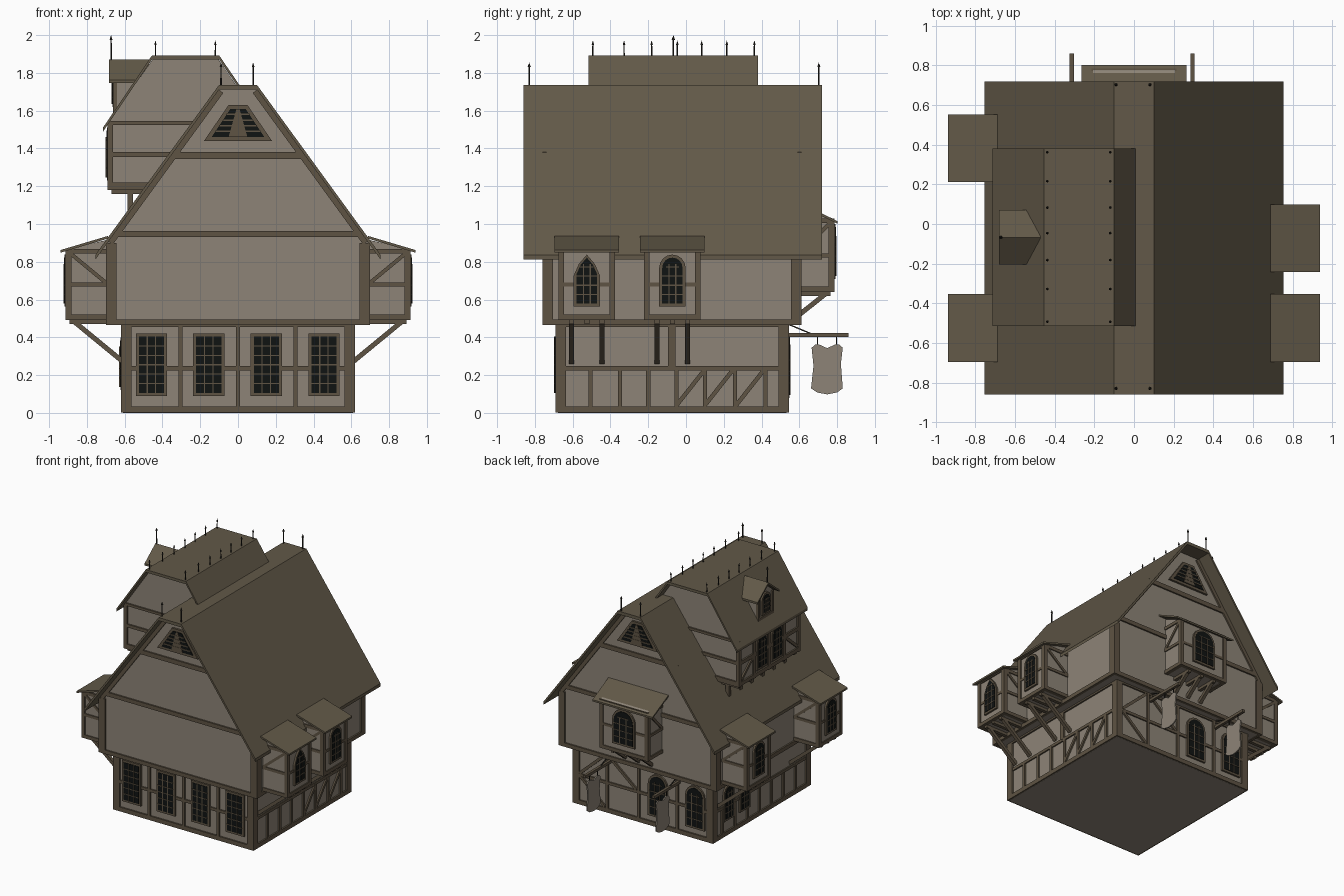
import bpy, bmesh, math
from mathutils import Vector

if "Cube" in bpy.data.objects:
    bpy.data.objects.remove(bpy.data.objects["Cube"])


def mat(name, r, g, b):
    m = bpy.data.materials.new(name)
    lin = [(c / 255 / 12.92) if c < 10 else ((c / 255 + .055) / 1.055) ** 2.4 for c in (r, g, b)]
    m.diffuse_color = (*lin, 1)
    m.use_nodes = True
    m.node_tree.nodes["Principled BSDF"].inputs["Base Color"].default_value = m.diffuse_color
    return m


PLASTER = mat("plaster", 141, 132, 119)
TIMBER = mat("timber", 94, 83, 67)
ROOF = mat("roof", 98, 89, 72)
GLASS = mat("dark_glass", 16, 19, 18)
IRON = mat("dark_iron", 42, 39, 34)
CLOTH = mat("sign_cloth", 141, 132, 119)

parts = {}


def mesh(name, m):
    return parts.setdefault(name, (bmesh.new(), m))[0]


# Wall frames map (along, height, outward) to world space
def fy(pos, s):
    return lambda u, v, d: Vector((u, pos + s * d, v))


def fx(pos, s):
    return lambda u, v, d: Vector((pos + s * d, u, v))


def perp(f):
    return lambda a, b, c: f(c, b, a)


def prism(name, m, f, poly, d0, d1):
    bm = mesh(name, m)
    lo = [bm.verts.new(f(u, v, d0)) for u, v in poly]
    hi = [bm.verts.new(f(u, v, d1)) for u, v in poly]
    bm.faces.new(lo)
    bm.faces.new(hi[::-1])
    n = len(poly)
    for i in range(n):
        j = (i + 1) % n
        bm.faces.new((lo[j], lo[i], hi[i], hi[j]))


def rect(name, m, f, u0, u1, v0, v1, d0, d1):
    prism(name, m, f, [(u0, v0), (u1, v0), (u1, v1), (u0, v1)], d0, d1)


def strip(name, m, f, p, q, w, d0, d1):
    p, q = Vector(p), Vector(q)
    t = (q - p).normalized()
    n = Vector((-t.y, t.x)) * w / 2
    prism(name, m, f, [p + n, q + n, q - n, p - n], d0, d1)


def sheet(name, f, outer, t, d0, d1):
    prism(name, ROOF, f, outer + [(u, v - t) for u, v in reversed(outer)], d0, d1)


def outline(u, v0, v1, w, kind):
    h = w / 2
    if kind == "square":
        return [(u - h, v0), (u + h, v0), (u + h, v1), (u - h, v1)]
    if kind == "point":
        return [(u - h, v0), (u + h, v0), (u + h, v1 - w * .8), (u + h * .6, v1 - w * .35),
                (u, v1), (u - h * .6, v1 - w * .35), (u - h, v1 - w * .8)]
    arc = [(u + h * math.cos(a * math.pi / 8), v1 - h + h * math.sin(a * math.pi / 8)) for a in range(9)]
    return [(u - h, v0), (u + h, v0)] + arc


def window(name, f, u, v0, v1, w, kind="round", rows=5, cols=3, e=.016):
    prism(name + "_frame", TIMBER, f, outline(u, v0, v1, w, kind), 0, .014)
    prism(name + "_glass", GLASS, f, outline(u, v0 + e, v1 - e, w - 2 * e, kind), 0, .017)
    top = v1 - e - (0 if kind == "square" else w * .25)
    for i in range(1, cols):
        x = u - w / 2 + e + (w - 2 * e) * i / cols
        rect(name + "_bars", TIMBER, f, x - .003, x + .003, v0 + e, top, 0, .021)
    for i in range(1, rows):
        z = v0 + e + (v1 - v0 - 2 * e) * i / rows
        h = w / 2 - e if z < top - .02 else w * .25
        rect(name + "_bars", TIMBER, f, u - h, u + h, z - .003, z + .003, 0, .021)


def beams(name, f, lines, w=.022, d=.012):
    for u0, v0, u1, v1 in lines:
        strip(name, TIMBER, f, (u0, v0), (u1, v1), w, -.01, d)


# Ground floor and jettied upper storey with gables
along = fy(0, 1)
rect("ground_floor", PLASTER, along, -.608, .608, 0, .48, -.678, .533)
prism("upper_storey", PLASTER, along, [(-.688, .468), (.688, .468), (.688, .905), (.1, 1.712),
                                       (-.1, 1.712), (-.688, .905)], -.748, .60)
front, back = fy(-.678, -1), fy(.533, 1)
right, left = fx(.608, 1), fx(-.608, -1)
ufront, uback = fy(-.748, -1), fy(.60, 1)
uright, uleft = fx(.688, 1), fx(-.688, -1)

# Corner posts, sills and rails of both storeys
for f, a, b in ((front, -.62, .62), (back, -.62, .62), (right, -.69, .545), (left, -.69, .545)):
    n = "ground_timber"
    rect(n, TIMBER, f, a, b, .001, .035, -.01, .012)
    rect(n, TIMBER, f, a, b, .455, .47, -.01, .012)
    rect(n, TIMBER, f, a, b, .225, .248, -.01, .010)
    rect(n, TIMBER, f, a, a + .056, .001, .47, -.01, .012)
    rect(n, TIMBER, f, b - .056, b, .001, .47, -.01, .012)
for f, a, b in ((ufront, -.70, .70), (uback, -.70, .70), (uright, -.76, .612), (uleft, -.76, .612)):
    n = "upper_timber"
    rect(n, TIMBER, f, a, b, .464, .495, -.01, .012)
    rect(n, TIMBER, f, a, a + .056, .464, .9, -.01, .012)
    rect(n, TIMBER, f, b - .056, b, .464, .9, -.01, .012)

# Gable rails, rafters and louvred vents
for f in (ufront, uback):
    rect("gable_timber", TIMBER, f, -.655, .655, .93, .962, -.01, .012)
    rect("gable_timber", TIMBER, f, -.36, .36, 1.345, 1.38, -.01, .012)
    for s in (-1, 1):
        beams("gable_timber", f, [(s * .675, .90, s * .09, 1.703)], .03)
    prism("vent_frame", TIMBER, f, [(-.18, 1.44), (.18, 1.44), (.05, 1.63), (-.05, 1.63)], 0, .016)
    prism("vent_opening", GLASS, f, [(-.14, 1.46), (.14, 1.46), (.04, 1.61), (-.04, 1.61)], 0, .02)
    for i in range(1, 5):
        z, h = 1.46 + i * .03, .14 - i * .02
        rect("vent_slats", TIMBER, f, -h, h, z - .004, z + .004, 0, .026)
    prism("vent_slats", TIMBER, f, [(-.05, 1.46), (.05, 1.46), (.008, 1.61), (-.008, 1.61)], 0, .024)

# Ground floor walls: studs, braces and windows
beams("ground_timber", front, [(x, .03, x, .46) for x in (-.305, 0, .305)])
for x in (-.458, -.155, .15, .455):
    window("front_window", front, x, .09, .42, .165, "square", 6)
for f in (right, left):
    beams("ground_timber", f, [(y, .03, y, .23) for y in (-.505, -.35, -.2, -.05, .1, .26, .42)])
    beams("ground_timber", f, [(-.075, .24, -.075, .46)], .04)
beams("ground_timber", right, [(y, .04, y + .15, .23) for y in (-.05, .1, .265)])
for y in (.34, .14):
    window("left_window", left, y, .12, .40, .13)
beams("ground_timber", back, [(x, .03, x, .46) for x in (.32, .04, -.3)])
beams("ground_timber", back, [(.56, .25, .34, .45), (.3, .45, .06, .25), (.56, .23, .34, .04)])
for x in (-.13, -.46):
    window("back_window", back, x, .08, .42, .17)

# Main roof with flat ridge
sheet("main_roof", along, [(-.755, .837), (-.1, 1.737), (.1, 1.737), (.755, .837)], .025, -.86, .72)


# Overhanging bays with lean-to roofs and brackets
def bay(f, u, hw, z0, z1, d, roof, over, foot, kind):
    p = perp(f)
    rect("bay_walls", PLASTER, f, u - hw + .008, u + hw - .008, z0 + .005, z1, -.02, d - .008)
    prism("bay_walls", PLASTER, p, [(0, z1 - .02), (d - .01, z1 - .02), (d - .01, z1), (0, roof[0][1] - .02)],
          u - hw + .008, u + hw - .008)
    n = "bay_timber"
    for s in (-1, 1):
        a, b = sorted((u + s * hw, u + s * (hw - .03)))
        rect(n, TIMBER, f, a, b, z0, z1, d - .03, d)
        rect(n, TIMBER, f, a, b, z0, z0 + .028, 0, d)
        rect(n, TIMBER, f, a, b, z1 - .025, z1, 0, d)
        mid = (z0 + z1) / 2
        rect(n, TIMBER, f, a, b, mid - .012, mid + .01, 0, d)
        strip(n, TIMBER, p, (.0, mid), (d - .02, z1 - .02), .02, a, b)
    rect(n, TIMBER, f, u - hw, u + hw, z0, z0 + .028, d - .03, d)
    rect(n, TIMBER, f, u - hw, u + hw, z1 - .02, z1, d - .03, d)
    for s in (-1, 0, 1):
        c = u + s * hw * .54
        rect("bay_brackets", TIMBER, f, c - .013, c + .013, z0 - .022, z0, -.03, d - .02)
        if s or hw > .2:
            strip("bay_brackets", TIMBER, p, foot, (d - .04, z0 - .005), .026, c - .013, c + .013)
    sheet("bay_roofs", p, roof, .014, u - hw - over, u + hw + over)
    g = lambda a, b, c: f(a, b, c + d - .008)
    beams(n, g, [(u - hw, (z0 + z1) / 2, u + hw, (z0 + z1) / 2)], .02, .006)
    window("bay_window", g, u, z0 + .07, z1 - .03, hw * .93, kind)


side_roof = [(0, .937), (.252, .862)]
for f, y, kind in ((uright, -.525, "point"), (uright, -.072, "round"),
                   (uleft, -.525, "round"), (uleft, .382, "round")):
    bay(f, y, .15, .492, .868, .224, side_roof, .021, (-.08, .27), kind)
bay(uback, 0, .215, .64, 1.03, .185, [(0, 1.115), (.202, 1.015)], .05, (0, .52), "round")

# Large roof dormer on the left slope
prism("dormer_walls", PLASTER, along, [(-.68, 1.185), (-.68, 1.545), (-.45, 1.875), (-.105, 1.875),
                                       (0, 1.72), (0, 1.5), (-.45, 1.185)], -.445, .305)
sheet("dormer_roof", along, [(-.715, 1.51), (-.455, 1.893), (-.1, 1.893), (.015, 1.725)], .022, -.515, .38)
dleft = fx(-.68, -1)
for f in (fy(-.445, -1), fy(.305, 1)):
    rect("dormer_timber", TIMBER, f, -.692, -.45, 1.18, 1.22, -.01, .012)
    rect("dormer_timber", TIMBER, f, -.692, -.36, 1.355, 1.38, -.01, .012)
    rect("dormer_timber", TIMBER, f, -.692, -.24, 1.525, 1.545, -.01, .012)
    rect("dormer_timber", TIMBER, f, -.692, -.662, 1.18, 1.54, -.01, .012)
for z in (1.20, 1.367, 1.525):
    beams("dormer_timber", dleft, [(-.457, z, .317, z)], .03)
beams("dormer_timber", dleft, [(y, 1.18, y, 1.53) for y in (-.44, -.26, -.07, .12, .30)], .03)
beams("dormer_timber", dleft, [(-.42, 1.23, -.28, 1.35), (.28, 1.23, .14, 1.35)])
for y in (-.165, .025):
    window("dormer_window", dleft, y, 1.23, 1.51, .13)
for i in range(6):
    y = -.42 + i * .14
    rect("dormer_brackets", TIMBER, along, -.585, -.555, 1.06, 1.19, y - .015, y + .015)
    rect("dormer_brackets", TIMBER, along, -.67, -.5, 1.158, 1.185, y - .015, y + .015)

# Small gabled dormer above it
prism("small_dormer_walls", PLASTER, fx(0, 1), [(-.165, 1.57), (.03, 1.57), (.03, 1.775), (-.067, 1.85),
                                                (-.165, 1.775)], -.65, -.5)
sheet("small_dormer_roof", fx(0, 1), [(-.205, 1.763), (-.067, 1.872), (.07, 1.763)], .016, -.682, -.472)
sleft = fx(-.65, -1)
window("small_dormer_window", sleft, -.067, 1.62, 1.79, .11, "round", 4)
beams("small_dormer_timber", sleft, [(-.155, 1.58, -.155, 1.77), (.02, 1.58, .02, 1.77), (-.165, 1.6, .03, 1.6)], .022)


# Iron spikes along the ridges
def spike(x, y, z0, z1, r):
    bm = mesh("ridge_spikes", IRON)
    for a, b, ra, rb in ((z0 - .01, z1 - .02, r, r * .8), (z1 - .025, z1, r * 1.8, 0)):
        v = bmesh.ops.create_cone(bm, cap_ends=True, segments=6, radius1=ra, radius2=rb, depth=b - a)["verts"]
        bmesh.ops.translate(bm, verts=v, vec=(x, y, (a + b) / 2))


for x in (-.09, .08):
    for y in (-.83, .703):
        spike(x, y, 1.737, 1.855, .005)
for x in (-.437, -.12):
    for y in (-.493, -.328, -.182, -.046, .083, .216, .362):
        spike(x, y, 1.893, 1.972, .004)
spike(-.672, -.067, 1.86, 2.0, .005)

# Hanging cloth signs at the back
cloth = [(.665, .345), (.685, .362), (.705, .362), (.747, .343), (.79, .362), (.81, .362), (.83, .345), (.82, .26),
         (.83, .13), (.80, .108), (.747, .098), (.695, .108), (.662, .13), (.675, .25)]
for x in (-.315, .295):
    f = fx(x, 1)
    rect("sign_poles", TIMBER, f, .53, .86, .402, .424, -.011, .011)
    prism("sign_cloths", CLOTH, f, cloth, -.005, .005)
    for y in (.697, .797):
        rect("sign_ropes", IRON, f, y - .003, y + .003, .355, .405, -.003, .003)
    strip("sign_ropes", IRON, f, (.54, .47), (.66, .42), .007, -.003, .003)

# Turn every part into an object
for name, (bm, m) in parts.items():
    bmesh.ops.recalc_face_normals(bm, faces=bm.faces)
    me = bpy.data.meshes.new(name)
    bm.to_mesh(me)
    bm.free()
    me.materials.append(m)
    bpy.context.collection.objects.link(bpy.data.objects.new(name, me))
